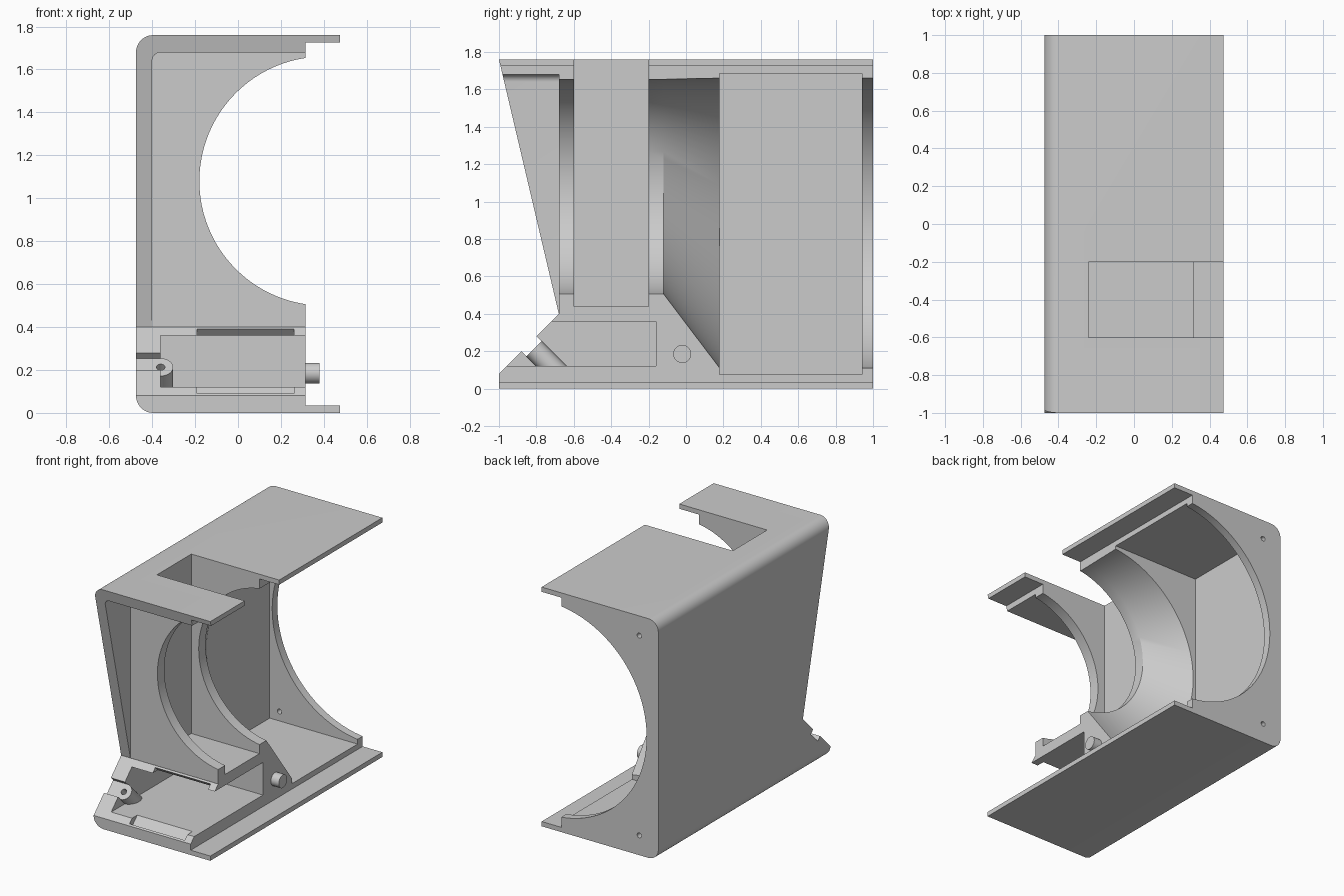
import bpy, math
from mathutils import Vector, Matrix

if "Cube" in bpy.data.objects:
    bpy.data.objects.remove(bpy.data.objects["Cube"], do_unlink=True)

grey = bpy.data.materials.new("light grey plastic")
grey.use_nodes = True
COLOUR = (0.6, 0.6, 0.6, 1)
grey.diffuse_color = COLOUR
grey.node_tree.nodes["Principled BSDF"].inputs["Base Color"].default_value = COLOUR


def loft(name, start, end):
    """Closed solid between two matching rings of points."""
    n = len(start)
    faces = [tuple(range(n)), tuple(range(2 * n - 1, n - 1, -1))]
    faces += [((i + 1) % n, i, n + i, n + (i + 1) % n) for i in range(n)]
    mesh = bpy.data.meshes.new(name)
    mesh.from_pydata([tuple(p) for p in start + end], [], faces)
    mesh.materials.append(grey)
    ob = bpy.data.objects.new(name, mesh)
    bpy.context.collection.objects.link(ob)
    bpy.context.view_layer.objects.active = ob
    ob.select_set(True)
    bpy.ops.object.mode_set(mode='EDIT')
    bpy.ops.mesh.select_all(action='SELECT')
    bpy.ops.mesh.normals_make_consistent(inside=False)
    bpy.ops.object.mode_set(mode='OBJECT')
    ob.select_set(False)
    return ob


def prism_y(name, xz, y0, y1):
    return loft(name, [(x, y0, z) for x, z in xz], [(x, y1, z) for x, z in xz])


def prism_x(name, yz, x0, x1):
    return loft(name, [(x0, y, z) for y, z in yz], [(x1, y, z) for y, z in yz])


def box(name, x0, x1, y0, y1, z0, z1):
    return prism_y(name, [(x0, z0), (x1, z0), (x1, z1), (x0, z1)], y0, y1)


def circle(cx, cz, r, n=96):
    return [(cx + r * math.cos(math.tau * i / n), cz + r * math.sin(math.tau * i / n))
            for i in range(n)]


def arc(cx, cz, r, a0, a1, n=10):
    return [(cx + r * math.cos(math.radians(a0 + (a1 - a0) * i / n)),
             cz + r * math.sin(math.radians(a0 + (a1 - a0) * i / n))) for i in range(n + 1)]


def rod(name, start, end, r, n=48):
    a, b = Vector(start), Vector(end)
    turn = (b - a).to_track_quat('Z', 'Y')
    ring = [turn @ Vector((x, z, 0)) for x, z in circle(0, 0, r, n)]
    return loft(name, [a + p for p in ring], [b + p for p in ring])


def combine(target, other, operation='DIFFERENCE'):
    mod = target.modifiers.new("combine", 'BOOLEAN')
    mod.operation, mod.object, mod.solver = operation, other, 'EXACT'
    bpy.context.view_layer.objects.active = target
    bpy.ops.object.modifier_apply(modifier=mod.name)
    bpy.data.objects.remove(other, do_unlink=True)


L, H, EDGE, LIP = -0.475, 1.76, 0.315, 0.475
R = 0.08

# outer shell with rounded left corners and thin lips on the open side
outline = arc(L + R, H - R, R, 90, 180) + arc(L + R, R, R, 180, 270)
outline += [(LIP, 0), (LIP, 0.035), (EDGE, 0.035), (EDGE, H - 0.035), (LIP, H - 0.035), (LIP, H)]
housing = prism_y("housing", outline, -1, 1)

# leaning front and the 45 degree control face
combine(housing, prism_x("front_cut", [(-1, H), (-0.68, 0.4), (-1, 0.08), (-1.2, 0.08), (-1.2, H)],
                         -1, 1))

# recess behind the front rim
recess = arc(-0.36, 1.64, 0.04, 90, 180) + [(-0.40, 0.402), (0.6, 0.402), (0.6, 1.68)]
combine(housing, prism_y("front_recess", recess, -1.2, -0.68))

# round duct, flaring into the large rear opening
small, large = circle(0.40, 1.08, 0.58), circle(0.40, 0.885, 0.78)
combine(housing, prism_y("duct", [p for p in small if p[0] < 2], -0.75, -0.12))
combine(housing, loft("flare", [(x, -0.1201, z) for x, z in small],
                      [(x, 0.1801, z) for x, z in large]))
combine(housing, box("rear_chamber", -0.40, 0.6, 0.18, 0.94, 0.075, 1.685))
combine(housing, prism_y("rear_opening", large, 0.9, 1.1))

# slot through the top
combine(housing, box("top_slot", -0.24, 0.6, -0.6, -0.2, 0.44, 2))

# electronics pocket behind the control face
combine(housing, box("pocket", -0.36, 0.6, -1.2, -0.16, 0.12, 0.36))


def face_slot(name, x0, x1, z0, z1, depth):
    """Cutter square to the control face, between two heights on it."""
    def at(z, d):
        return (z - 1.08 + d, z - d)
    return prism_x(name, [at(z0, -0.05), at(z1, -0.05), at(z1, depth), at(z0, depth)], x0, x1)


combine(housing, face_slot("panel_seat", -0.19, 0.26, 0.09, 0.39, 0.03))
combine(housing, face_slot("side_notch", -0.6, -0.355, 0.20, 0.28, 0.027))

# screw boss, its pilot hole, and the locating peg
top = Vector((-0.36, -0.813, 0.213))
into = Vector((0, 1, -1))
combine(housing, rod("screw_boss", top, top + into * 0.14, 0.058), 'UNION')
combine(housing, rod("pilot_hole", top - into * 0.03, top + into * 0.08, 0.02, 24))
combine(housing, rod("locating_peg", (0.25, -0.02, 0.185), (0.38, -0.02, 0.185), 0.048), 'UNION')

# screw holes in the rear wall
for z in (0.145, 1.615):
    combine(housing, rod("screw_hole", (-0.32, 0.9, z), (-0.32, 1.1, z), 0.018, 24))

housing.select_set(True)
bpy.context.view_layer.objects.active = housing
bpy.ops.object.shade_smooth_by_angle(angle=math.radians(25))
